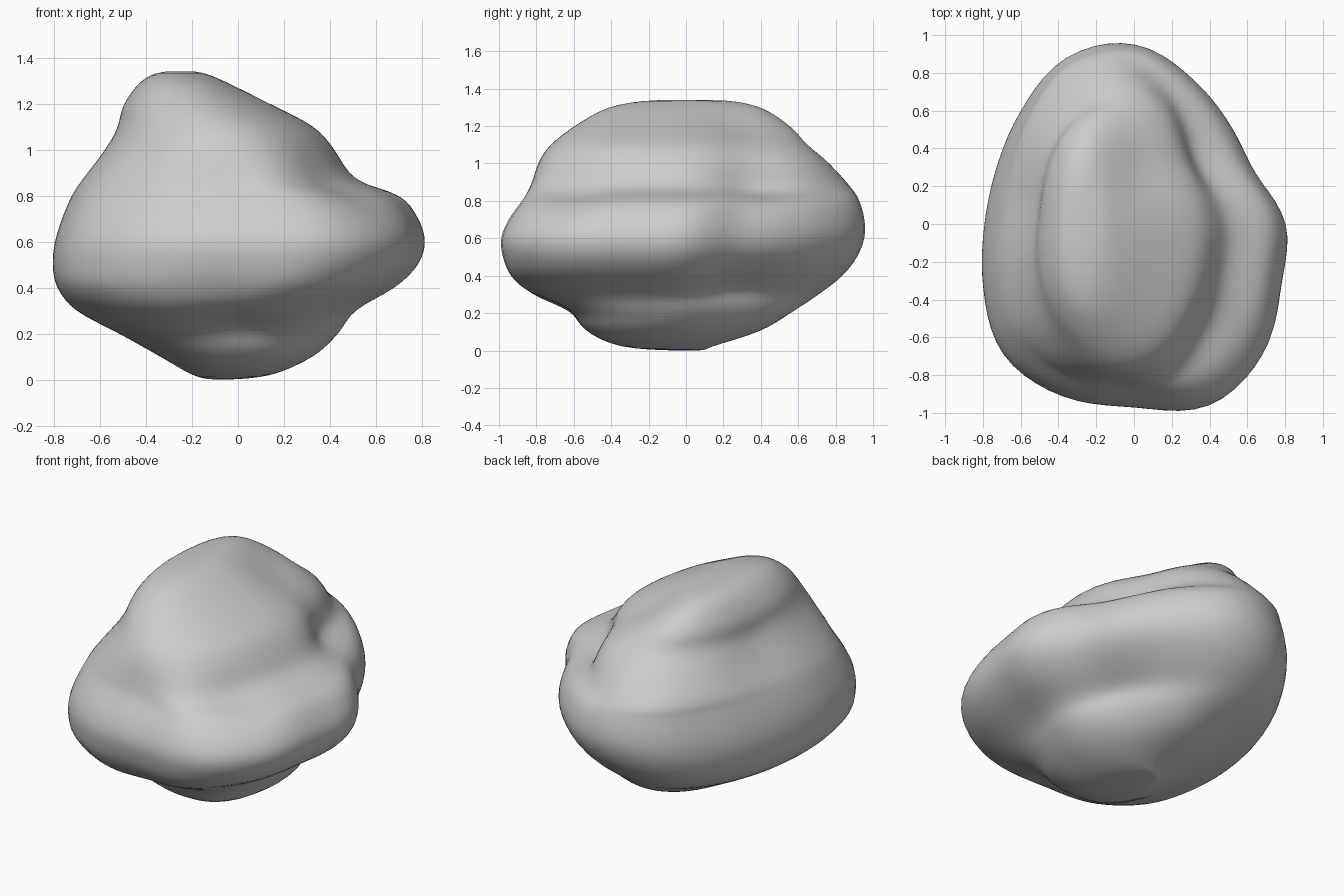
import bpy
import bmesh
import math
from mathutils import Vector

old = bpy.data.objects.get("Cube")
if old:
    bpy.data.objects.remove(old, do_unlink=True)

# Height levels of the boulder: z, right, left, front, back extents
LEVELS = [
    (0, -.12, -.02, -.08, .1),
    (.02, -.2, .15, -.35, .14),
    (.1, -.34, .33, -.57, .4),
    (.2, -.52, .44, -.67, .57),
    (.3, -.71, .51, -.86, .73),
    (.4, -.79, .68, -.95, .87),
    (.5, -.81, .78, -.99, .95),
    (.6, -.8, .81, -1, .99),
    (.7, -.77, .78, -.96, .99),
    (.8, -.73, .7, -.89, .96),
    (.87, -.69, .51, -.85, .91),
    (1, -.6, .42, -.8, .78),
    (1.1, -.54, .33, -.73, .66),
    (1.2, -.51, .14, -.6, .57),
    (1.3, -.43, -.06, -.42, .42),
    (1.34, -.35, -.16, -.2, .26),
]

# Plan outline radii, counter-clockwise from the left side (+x)
OUTLINE = [.81, .7, .735, .83, .96, .965, .86, .795,
           .795, .865, .98, .99, .97, 1.045, .975, .845]

# Hollows in the surface: centre, radius, depth
HOLLOWS = [
    ((.33, .4, .95), .2, .06),
    ((.04, .35, 1.25), .22, .04),
    ((.5, -.65, .87), .2, .06),
    ((.4, .35, .2), .25, .06),
    ((0, -.7, .2), .2, .05),
    ((-.5, .1, 1.0), .25, .04),
]

SEGMENTS = 80
STEPS = 4


def spline(a, b, c, d, t):
    """Catmull-Rom blend between b and c."""
    return b + .5 * t * (c - a + t * (2 * a - 5 * b + 4 * c - d
                                      + t * (3 * (b - c) + d - a)))


def smooth_levels():
    """Insert smoothly interpolated levels between the given ones."""
    last = len(LEVELS) - 1
    result = []
    for i in range(last):
        rows = [LEVELS[min(max(i + k, 0), last)] for k in (-1, 0, 1, 2)]
        for s in range(STEPS):
            result.append([spline(*column, s / STEPS) for column in zip(*rows)])
    result.append(list(LEVELS[last]))
    return result


def outline_point(index, roundness):
    """Plan outline point scaled to the unit square, blended to a circle."""
    count = len(OUTLINE)
    position = index / SEGMENTS * count
    i = int(position)
    radii = [OUTLINE[(i + k) % count] for k in (-1, 0, 1, 2)]
    radius = spline(*radii, position - i)
    angle = math.tau * index / SEGMENTS
    x = radius * math.cos(angle) / .81
    y = radius * math.sin(angle)
    length = math.hypot(x, y)
    scale = 1 + roundness * (1 / length - 1)
    return x * scale, y * scale


def hollowed(point):
    """Push a surface point inwards near each hollow."""
    inward = (Vector((0, 0, .6)) - point).normalized()
    depth = sum(d * math.exp(-((point - Vector(c)).length / r) ** 2)
                for c, r, d in HOLLOWS)
    return point + inward * depth


# Loft the boulder through its levels
bm = bmesh.new()
rings = []
for z, right, left, front, back in smooth_levels():
    roundness = min(max((abs(z - .6) - .2) / .3, 0), .8)
    ring = []
    for index in range(SEGMENTS):
        u, v = outline_point(index, roundness)
        x = right + (left - right) * (u + 1) / 2
        y = front + (back - front) * (v + 1) / 2
        ring.append(bm.verts.new(hollowed(Vector((x, y, z)))))
    rings.append(ring)

for lower, upper in zip(rings, rings[1:]):
    for i in range(SEGMENTS):
        j = (i + 1) % SEGMENTS
        bm.faces.new((lower[i], lower[j], upper[j], upper[i]))

# Close the crown and the underside with a central point
bottom = bm.verts.new((-.07, 0, 0))
top = bm.verts.new((-.26, .12, 1.355))
for i in range(SEGMENTS):
    j = (i + 1) % SEGMENTS
    bm.faces.new((bottom, rings[0][j], rings[0][i]))
    bm.faces.new((top, rings[-1][i], rings[-1][j]))

# Soften the loft
for _ in range(3):
    bmesh.ops.smooth_vert(bm, verts=bm.verts, factor=.5,
                          use_axis_x=True, use_axis_y=True, use_axis_z=True)
bmesh.ops.recalc_face_normals(bm, faces=bm.faces)
for face in bm.faces:
    face.smooth = True

mesh = bpy.data.meshes.new("boulder")
bm.to_mesh(mesh)
bm.free()
boulder = bpy.data.objects.new("boulder", mesh)
bpy.context.collection.objects.link(boulder)

# Stone material
stone = bpy.data.materials.new("grey stone")
stone.use_nodes = True
colour = (.6, .6, .6, 1)
stone.diffuse_color = colour
stone.node_tree.nodes["Principled BSDF"].inputs["Base Color"].default_value = colour
mesh.materials.append(stone)
